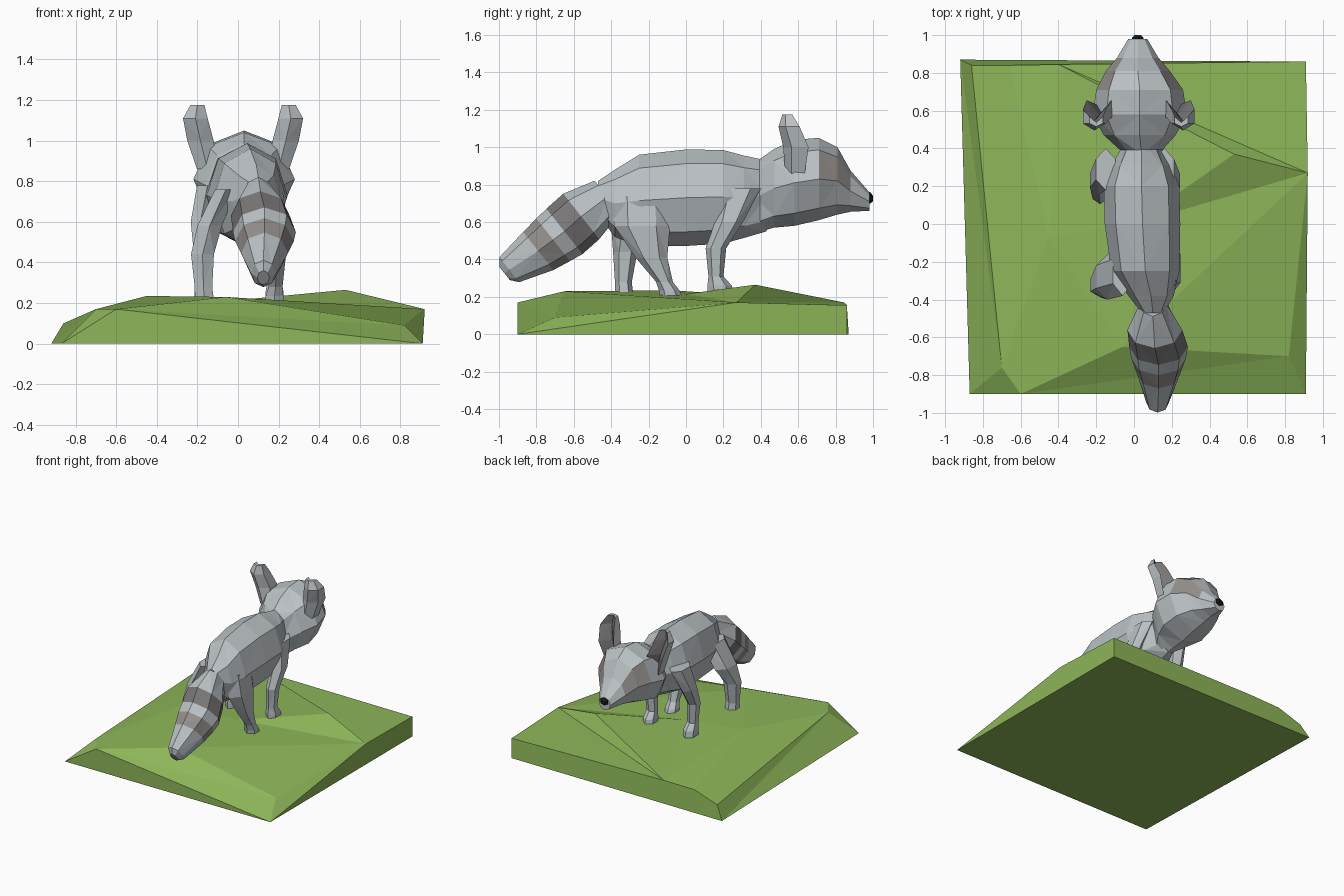
import bpy, bmesh
from math import cos, sin, tau
from mathutils import Vector

if "Cube" in bpy.data.objects:
    bpy.data.objects.remove(bpy.data.objects["Cube"])


def material(name, rgb):
    m = bpy.data.materials.new(name)
    m.diffuse_color = (*rgb, 1)
    m.use_nodes = True
    m.node_tree.nodes["Principled BSDF"].inputs["Base Color"].default_value = m.diffuse_color
    return m


FUR = material("fur", (0.50, 0.54, 0.56))
DARK = material("dark_fur", (0.19, 0.18, 0.18))
BROWN = material("brown_fur", (0.30, 0.28, 0.27))
BLACK = material("black", (0.01, 0.01, 0.01))
GRASS = material("grass", (0.27, 0.47, 0.10))


def finish(bm, name, mats):
    bmesh.ops.recalc_face_normals(bm, faces=bm.faces)
    me = bpy.data.meshes.new(name)
    bm.to_mesh(me)
    bm.free()
    ob = bpy.data.objects.new(name, me)
    bpy.context.collection.objects.link(ob)
    for m in mats:
        me.materials.append(m)
    return ob


def loft(name, rings, up=(0, 0, 1), n=8, mats=(FUR,), paint=None, dent=None):
    """Skin rings (x, y, z, half width along x, half size along up)."""
    bm = bmesh.new()
    up = Vector(up).normalized()
    loops = []
    for x, y, z, a, b in rings:
        loop = []
        for k in range(n):
            t = tau * k / n + tau / 4
            r = dent if dent is not None and k == 0 else 1
            p = Vector((x + a * r * cos(t), y, z)) + up * (b * r * sin(t))
            loop.append(bm.verts.new(p))
        loops.append(loop)
    for s in range(len(loops) - 1):
        for k in range(n):
            j = (k + 1) % n
            q = [loops[s][k], loops[s][j], loops[s + 1][j], loops[s + 1][k]]
            # split the quads in alternating directions for the faceted look
            if (s + k) % 2:
                q = q[1:] + q[:1]
            for tri in (q[:3], [q[0], q[2], q[3]]):
                f = bm.faces.new(tri)
                if paint:
                    f.material_index = paint(s, k)
    for loop in (loops[0], loops[-1]):
        f = bm.faces.new(loop)
        if paint:
            f.material_index = paint(0 if loop is loops[0] else len(loops) - 2, n // 2)
    return finish(bm, name, mats)


def mirrored(rings, mid):
    return [(2 * mid - x, y, z, a, b) for x, y, z, a, b in rings]


# Grassy base: a few corner, rim and hill points joined by flat facets
P = {
    "0": (-.87, -.90, 0), "1": (.91, -.90, 0), "2": (.91, .86, 0), "3": (-.92, .87, 0),
    "A": (-.60, -.90, .17), "B": (.92, .27, .17), "C": (.91, .86, .155),
    "V": (-.40, .845, .17), "U": (-.66, .84, .165), "W": (-.86, .84, .10),
    "D": (-.70, -.76, .17), "E": (.53, .37, .265), "P": (-.45, -.07, .235),
    "F": (-.06, -.65, .23), "G": (.0, .0, .215), "S": (.82, -.70, .09),
}
FACETS = ("0321 01A 12CB 1BS A1S ASF FSB FBG GBE EBV BCV EVG GVP PVU PUD UWD "
          "PFG PDA PAF DW3 30D 0AD 23WUVC")
bm = bmesh.new()
V = {k: bm.verts.new(p) for k, p in P.items()}
for word in FACETS.split():
    bm.faces.new([V[c] for c in word])
finish(bm, "grass_base", [GRASS])

# Torso
loft("body", [
    (.10, -.47, .73, .06, .09), (.09, -.38, .70, .12, .18), (.06, -.25, .715, .18, .245),
    (.045, .00, .73, .20, .258), (.04, .20, .735, .20, .25), (.04, .31, .735, .16, .22),
    (.04, .43, .74, .09, .19)])

# Head tapering to the muzzle, with a dark eye mask
loft("head", [
    (.04, .37, .73, .09, .19), (.03, .47, .78, .19, .21), (.03, .58, .81, .25, .23),
    (.03, .71, .83, .23, .22), (.02, .81, .82, .17, .18), (.02, .88, .765, .11, .11),
    (.02, .98, .71, .05, .05)],
    mats=(FUR, BROWN), paint=lambda s, k: int(s in (3, 4) and k in (1, 6)))
loft("nose", [(.02, .955, .73, .035, .03), (.02, .985, .73, .035, .03), (.02, 1.0, .725, .02, .015)],
     n=6, mats=(BLACK,))

# Cupped ears opening forward
EAR = [(.20, .60, .86, .06, .07), (.235, .61, 1.0, .075, .09),
       (.26, .57, 1.11, .07, .075), (.25, .55, 1.175, .04, .035)]
for side, rings in (("right", EAR), ("left", mirrored(EAR, .025))):
    loft(side + "_ear", rings, up=(0, 1, 0), n=6, dent=-.35,
         mats=(FUR, DARK), paint=lambda s, k: int(k in (0, 5)))

# Ringed tail hanging down and back
loft("tail", [
    (.10, -.42, .735, .07, .11), (.11, -.56, .63, .145, .155), (.13, -.65, .55, .155, .155),
    (.13, -.71, .505, .145, .145), (.13, -.79, .445, .115, .13), (.125, -.945, .345, .06, .085),
    (.125, -.97, .325, .03, .045)],
    up=(0, -.62, .78), mats=(FUR, DARK, BROWN),
    paint=lambda s, k: (0, 1, 0, 2, 0, 0)[s])

# Front legs
FRONT = [(.16, .29, .78, .06, .11), (.195, .23, .60, .055, .075), (.19, .16, .46, .045, .055),
         (.18, .16, .31, .04, .04), (.18, .18, .26, .05, .065), (.18, .185, .215, .05, .07)]
loft("front_right_leg", FRONT, up=(0, 1, 0), n=6)
loft("front_left_leg", mirrored(FRONT, .005), up=(0, 1, 0), n=6)

# Rear legs in mid stride: right foot forward, left foot back
loft("rear_right_leg", [
    (.17, -.24, .74, .06, .15), (.19, -.235, .58, .065, .15), (.19, -.185, .41, .05, .085),
    (.185, -.115, .28, .04, .045), (.18, -.09, .235, .05, .055), (.18, -.08, .20, .05, .06)],
    up=(0, 1, 0), n=6)
loft("rear_left_leg", [
    (-.06, -.25, .76, .06, .13), (-.14, -.28, .58, .07, .12), (-.175, -.325, .44, .065, .065),
    (-.17, -.335, .28, .05, .045), (-.165, -.33, .20, .055, .05)],
    up=(0, 1, 0), n=6)
